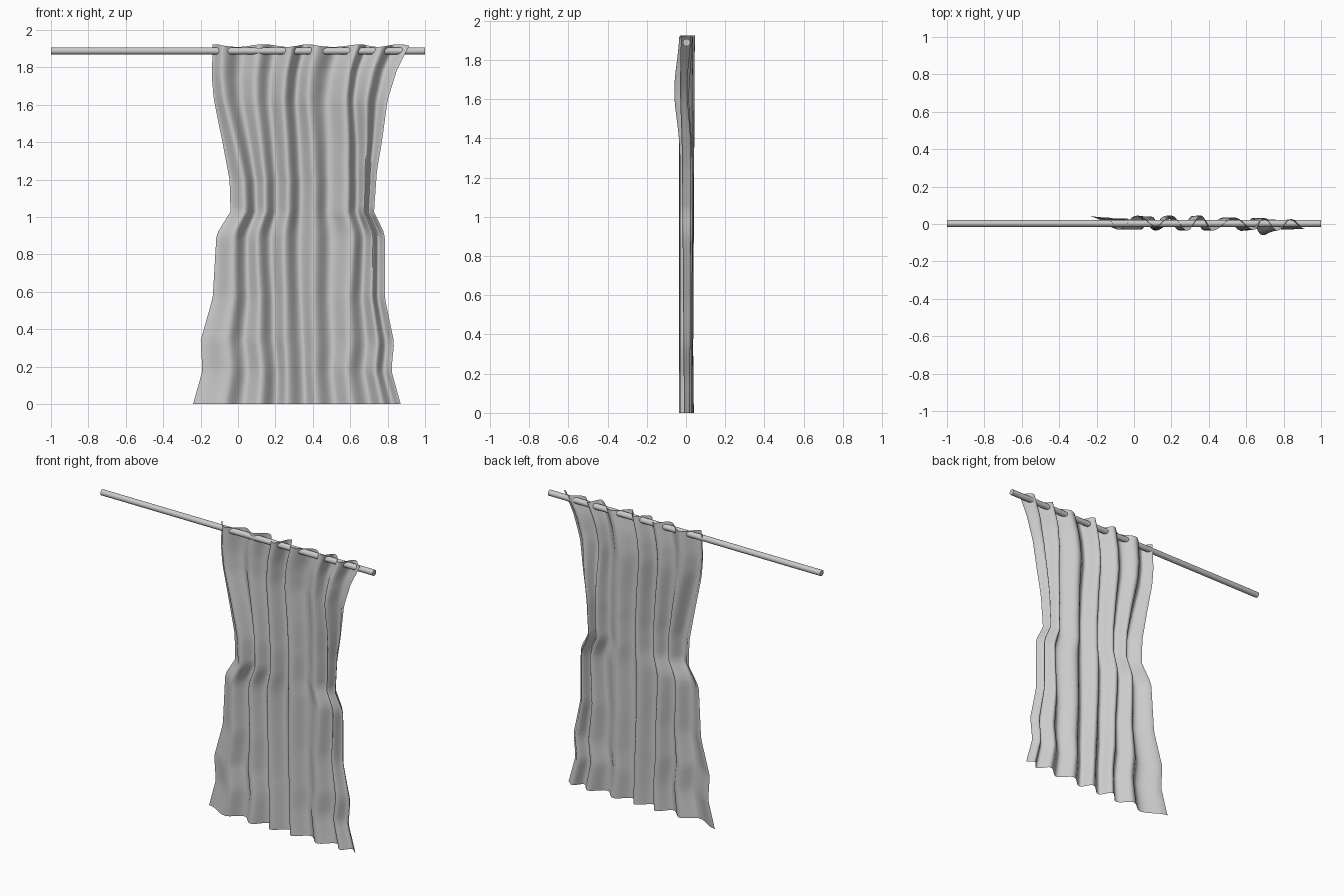
import bpy
import bmesh
import math

cube = bpy.data.objects.get("Cube")
if cube:
    bpy.data.objects.remove(cube, do_unlink=True)


def make_material(name, value):
    material = bpy.data.materials.new(name)
    material.use_nodes = True
    colour = (value, value, value, 1)
    material.diffuse_color = colour
    material.node_tree.nodes["Principled BSDF"].inputs["Base Color"].default_value = colour
    return material


def piecewise(points, position):
    """Linear interpolation through (position, value) pairs."""
    for (start, first), (end, second) in zip(points, points[1:]):
        if position <= end:
            return first + (second - first) * (position - start) / (end - start)
    return points[-1][1]


def ease(amount):
    return (1 - math.cos(math.pi * amount)) / 2


def blend(first, second, amount):
    return first + (second - first) * amount


def finish(mesh_builder, name, material):
    mesh = bpy.data.meshes.new(name)
    mesh_builder.to_mesh(mesh)
    mesh_builder.free()
    mesh.materials.append(material)
    part = bpy.data.objects.new(name, mesh)
    bpy.context.collection.objects.link(part)
    bpy.ops.object.select_all(action="DESELECT")
    part.select_set(True)
    bpy.context.view_layer.objects.active = part
    bpy.ops.object.shade_smooth_by_angle(angle=math.radians(50))
    return part


grey = make_material("soft grey", 0.6)

# Horizontal rod
bpy.ops.mesh.primitive_cylinder_add(vertices=24, radius=0.019, depth=2,
                                    location=(0, 0.003, 1.888),
                                    rotation=(0, math.pi / 2, 0))
rod = bpy.context.object
rod.name = "curtain_rod"
rod.data.materials.append(grey)
bpy.ops.object.shade_smooth_by_angle(angle=math.radians(40))

# Curtain outline: side edges by height
TOP, WAIST = 1.92, 1.02
left_edge = [(0, -.24), (.18, -.19), (.34, -.2), (.57, -.135), (.91, -.115), (1.03, -.04),
             (1.2, -.045), (1.41, -.085), (1.63, -.13), (1.75, -.14), (TOP, -.135)]
right_edge = [(0, .87), (.18, .82), (.33, .835), (.57, .785), (.91, .785), (1.03, .727),
              (1.25, .743), (1.41, .77), (1.63, .8), (1.79, .85), (TOP, .915)]

# Fold lines: share of the width at hem, waist and top, then depth at hem and top
folds = [
    (0, 0, 0, .04, .02),
    (.15, .1, .05, -.03, -.03),
    (.24, .18, .15, .03, .045),
    (.32, .24, .24, -.035, -.012),
    (.4, .32, .32, .035, .045),
    (.45, .4, .4, -.035, -.035),
    (.54, .49, .47, .03, .045),
    (.59, .58, .53, -.035, -.035),
    (.68, .68, .64, .03, .035),
    (.76, .81, .74, -.035, -.03),
    (.85, .88, .79, .03, .035),
    (.91, .93, .86, -.03, -.03),
    (.96, .96, .93, .02, .03),
    (1, 1, 1, -.01, -.025),
]


def fold_at(fold, height):
    """Share of the width and depth of one fold line at a height."""
    hem, waist, top, hem_depth, top_depth = fold
    if height < WAIST:
        share = blend(hem, waist, ease(height / WAIST))
    else:
        share = blend(waist, top, ease((height - WAIST) / (TOP - WAIST)))
    return share, blend(hem_depth, top_depth, height / TOP)


def curtain_point(column, height):
    index = min(int(column), len(folds) - 2)
    part = column - index
    share_a, depth_a = fold_at(folds[index], height)
    share_b, depth_b = fold_at(folds[index + 1], height)
    share = blend(share_a, share_b, part)
    depth = blend(depth_a, depth_b, ease(part))
    # Slight forward swell near the right shoulder
    swell = math.exp(-((share - .88) / .1) ** 2 - ((height - 1.65) / .2) ** 2)
    x = blend(piecewise(left_edge, height), piecewise(right_edge, height), share)
    ripple = .007 * math.sin(column * 2.1 + 1) * max(0, height - WAIST) / (TOP - WAIST)
    return x, depth - .03 * swell, height + ripple - .003 * height / TOP


# Curtain sheet
steps, rows = 8, 56
columns = (len(folds) - 1) * steps
bm = bmesh.new()
grid = [[bm.verts.new(curtain_point(c / steps, TOP * r / rows)) for c in range(columns + 1)]
        for r in range(rows + 1)]
for lower, upper in zip(grid, grid[1:]):
    for c in range(columns):
        bm.faces.new((lower[c], lower[c + 1], upper[c + 1], upper[c]))
finish(bm, "curtain_sheet", grey)
